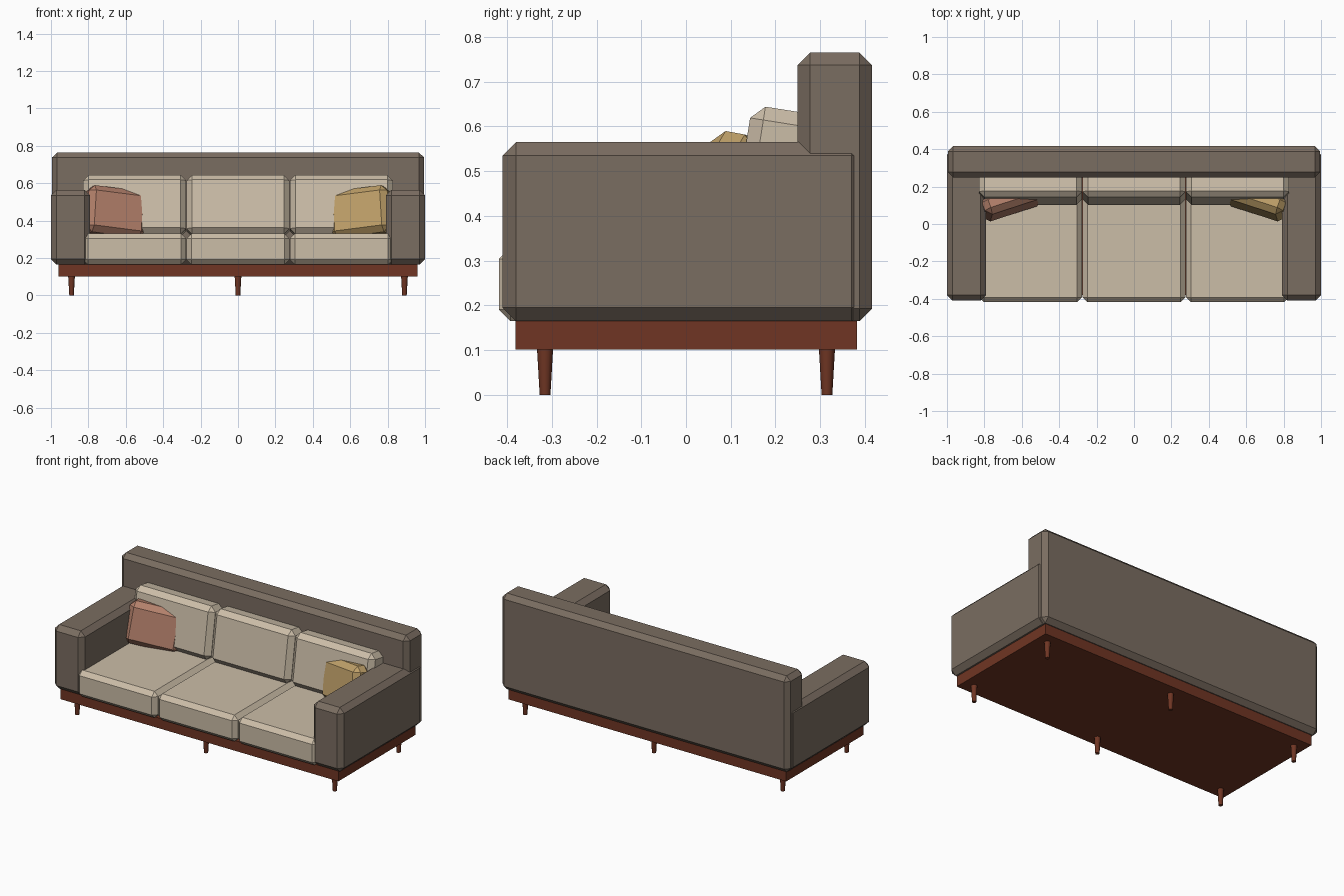
import bpy
import math

if "Cube" in bpy.data.objects:
    bpy.data.objects.remove(bpy.data.objects["Cube"])


def material(name, rgb):
    m = bpy.data.materials.new(name)
    m.diffuse_color = (*rgb, 1)
    m.use_nodes = True
    m.node_tree.nodes["Principled BSDF"].inputs["Base Color"].default_value = m.diffuse_color
    return m


BROWN = material("brown_fabric", (0.195, 0.153, 0.119))
CREAM = material("cream_fabric", (0.60, 0.51, 0.39))
WOOD = material("red_wood", (0.16, 0.036, 0.017))
RUST = material("rust_fabric", (0.45, 0.215, 0.145))
GOLD = material("gold_fabric", (0.52, 0.35, 0.14))


def block(name, size, center, mat, bevel=0.0, rot=(0, 0, 0)):
    """Box with chamfered edges."""
    bpy.ops.mesh.primitive_cube_add(size=1)
    ob = bpy.context.object
    ob.name = name
    ob.scale = size
    bpy.ops.object.transform_apply(location=False, rotation=False, scale=True)
    ob.location = center
    ob.rotation_euler = [math.radians(a) for a in rot]
    ob.data.materials.append(mat)
    if bevel:
        b = ob.modifiers.new("chamfer", "BEVEL")
        b.width = bevel
        b.segments = 1
    return ob


# Wooden plinth
block("base_frame", (1.92, 0.763, 0.064), (0, 0.001, 0.133), WOOD)

# Tapered legs, three per side
for y, row in ((-0.315, "front"), (0.315, "back")):
    for x, side in ((-0.89, "left"), (0, "middle"), (0.89, "right")):
        bpy.ops.mesh.primitive_cone_add(vertices=12, radius1=0.012, radius2=0.018,
                                        depth=0.104, location=(x, y, 0.052))
        leg = bpy.context.object
        leg.name = f"{row}_leg_{side}"
        leg.data.materials.append(WOOD)
        bpy.ops.object.shade_smooth_by_angle(angle=math.radians(35))

# Backrest
block("backrest", (1.99, 0.167, 0.60), (0, 0.3325, 0.465), BROWN, 0.028)

# Arms
for s, side in ((-1, "left"), (1, "right")):
    block(f"arm_{side}", (0.21, 0.81, 0.40), (s * 0.895, -0.005, 0.365), BROWN, 0.03)

# Seat and back cushions
for i, side in ((-1, "left"), (0, "middle"), (1, "right")):
    x = i * 0.553
    block(f"seat_cushion_{side}", (0.551, 0.668, 0.165), (x, -0.084, 0.2475), CREAM, 0.026)
    block(f"back_cushion_{side}", (0.551, 0.15, 0.32), (x, 0.197, 0.479), CREAM, 0.03,
          (-9, 0, 0))

# Throw pillows, turned inward and leaning back
for s, side, mat in ((-1, "left", RUST), (1, "right", GOLD)):
    block(f"pillow_{side}", (0.33, 0.11, 0.255), (s * 0.655, 0.125, 0.445), mat, 0.032,
          (-10, -s * 7, -s * 18))
